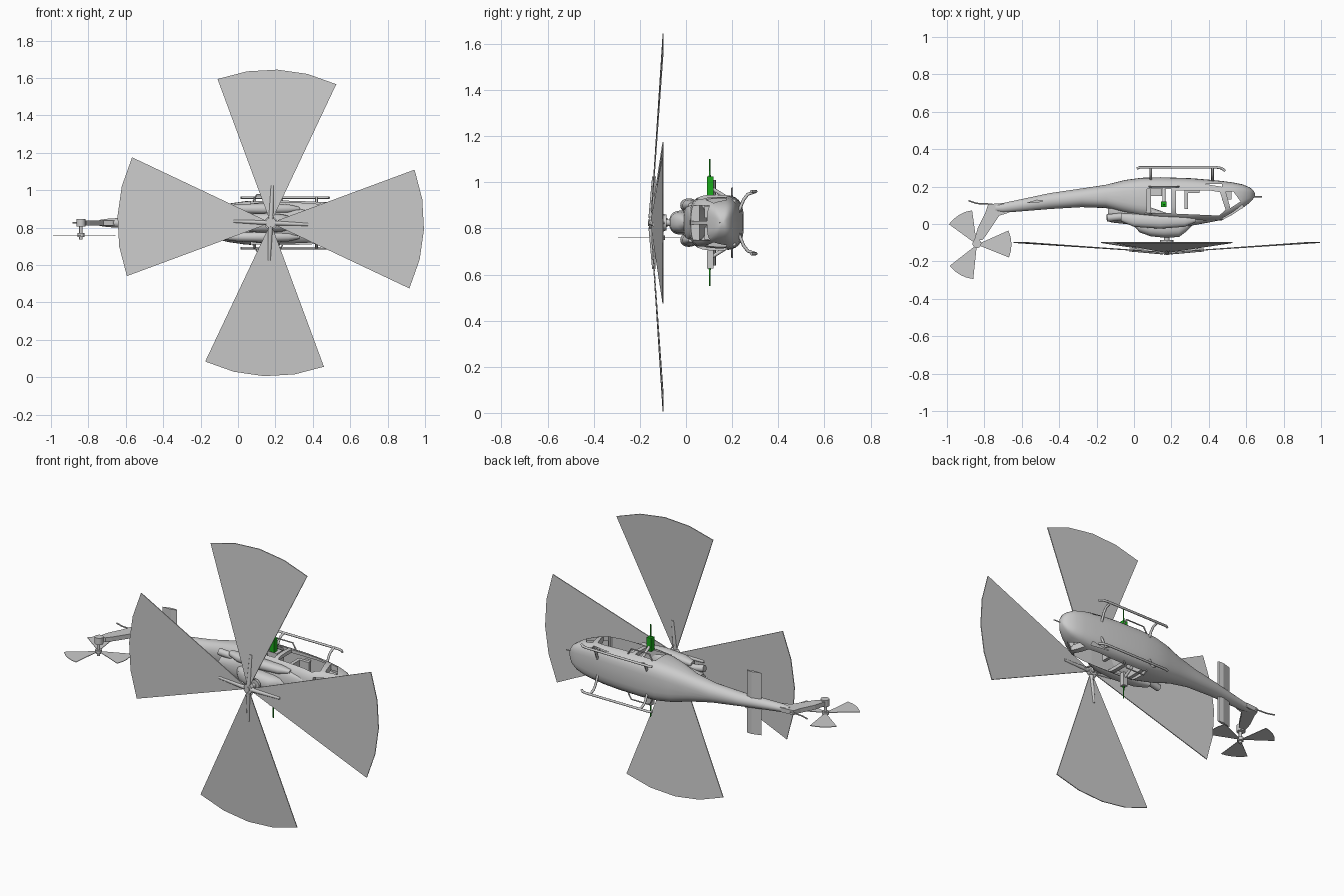
import bpy, bmesh, math
from math import sin, cos, radians, pi
from mathutils import Vector

if "Cube" in bpy.data.objects:
    bpy.data.objects.remove(bpy.data.objects["Cube"], do_unlink=True)

ZC = 0.825  # height of the centre line: the aircraft lies on its side, roof to -y


def material(name, rgb):
    m = bpy.data.materials.new(name)
    m.use_nodes = True
    m.diffuse_color = (*rgb, 1)
    m.node_tree.nodes["Principled BSDF"].inputs["Base Color"].default_value = (*rgb, 1)
    return m


GREY = material("light grey", (0.6, 0.6, 0.6))
GREEN = material("gun green", (0.01, 0.4, 0.01))


def finish(name, bm, mat=GREY, smooth=True):
    bmesh.ops.recalc_face_normals(bm, faces=bm.faces)
    me = bpy.data.meshes.new(name)
    bm.to_mesh(me)
    bm.free()
    me.materials.append(mat)
    ob = bpy.data.objects.new(name, me)
    bpy.context.collection.objects.link(ob)
    if smooth:
        bpy.ops.object.select_all(action='DESELECT')
        ob.select_set(True)
        bpy.context.view_layer.objects.active = ob
        bpy.ops.object.shade_smooth_by_angle(angle=radians(35))
    return ob


def loft(name, stations, power=2.0, zoff=0.0, n=32):
    """Skin rounded sections; each station is x, roof y, belly y, half width."""
    bm = bmesh.new()
    rings = []
    for i, (x, y0, y1, w) in enumerate(stations):
        e = 2 / (power if not callable(power) else power(x))
        ring = []
        for k in range(n):
            a = 2 * pi * k / n
            c, s = cos(a), sin(a)
            ring.append(bm.verts.new((x,
                (y0 + y1) / 2 + (y1 - y0) / 2 * math.copysign(abs(c) ** e, c),
                ZC + zoff + w * math.copysign(abs(s) ** e, s))))
        rings.append(ring)
    for a, b in zip(rings, rings[1:]):
        for k in range(n):
            bm.faces.new((a[k], a[(k + 1) % n], b[(k + 1) % n], b[k]))
    bm.faces.new(rings[0])
    bm.faces.new(rings[-1])
    return finish(name, bm)


def prism(name, outline, z0, z1, mat=GREY):
    """Extrude an x-y outline sideways between two offsets from the centre line."""
    bm = bmesh.new()
    lo = [bm.verts.new((x, y, ZC + z0)) for x, y in outline]
    hi = [bm.verts.new((x, y, ZC + z1)) for x, y in outline]
    bm.faces.new(lo)
    bm.faces.new(hi)
    for i in range(len(lo)):
        j = (i + 1) % len(lo)
        bm.faces.new((lo[i], lo[j], hi[j], hi[i]))
    return finish(name, bm, mat, False)


def box(name, x0, x1, y0, y1, z0, z1, mat=GREY):
    return prism(name, [(x0, y0), (x1, y0), (x1, y1), (x0, y1)], z0, z1, mat)


def rod(name, a, b, r, r2=None, mat=GREY, seg=12):
    """Cylinder or cone between two points, z given from the centre line."""
    a, b = Vector(a), Vector(b)
    d = b - a
    bm = bmesh.new()
    bmesh.ops.create_cone(bm, cap_ends=True, segments=seg, radius1=r,
                          radius2=r if r2 is None else r2, depth=d.length)
    ob = finish(name, bm, mat)
    ob.rotation_euler = d.to_track_quat('Z', 'Y').to_euler()
    ob.location = (a + b) / 2 + Vector((0, 0, ZC))
    return ob


def pipe(name, pts, r):
    cu = bpy.data.curves.new(name, 'CURVE')
    cu.dimensions = '3D'
    cu.bevel_depth = r
    cu.bevel_resolution = 2
    cu.use_fill_caps = True
    sp = cu.splines.new('POLY')
    sp.points.add(len(pts) - 1)
    for p, (x, y, z) in zip(sp.points, pts):
        p.co = (x, y, ZC + z, 1)
    cu.materials.append(GREY)
    ob = bpy.data.objects.new(name, cu)
    bpy.context.collection.objects.link(ob)


def cut(target, cutter):
    mod = target.modifiers.new("opening", 'BOOLEAN')
    mod.operation = 'DIFFERENCE'
    mod.solver = 'EXACT'
    mod.object = cutter
    bpy.ops.object.select_all(action='DESELECT')
    bpy.context.view_layer.objects.active = target
    target.select_set(True)
    bpy.ops.object.modifier_apply(modifier=mod.name)
    bpy.data.objects.remove(cutter, do_unlink=True)


# Fuselage and tail boom
hull = loft("fuselage", [
    (-0.74, 0.065, 0.105, 0.016), (-0.70, 0.06, 0.112, 0.022), (-0.45, 0.08, 0.165, 0.038),
    (-0.28, 0.09, 0.19, 0.055), (-0.15, 0.085, 0.21, 0.078), (-0.05, 0.055, 0.235, 0.103),
    (0.04, 0.035, 0.247, 0.116), (0.14, 0.02, 0.25, 0.121), (0.30, 0.015, 0.245, 0.121),
    (0.40, 0.015, 0.237, 0.118), (0.47, 0.02, 0.23, 0.112), (0.53, 0.052, 0.222, 0.1),
    (0.58, 0.085, 0.212, 0.083), (0.62, 0.115, 0.195, 0.058), (0.64, 0.138, 0.178, 0.03),
    (0.646, 0.15, 0.166, 0.01)], power=lambda x: 2 + 1.3 * min(1, max(0, (x + 0.3) * 3)))

# Cabin hollow, door openings and windshield
cut(hull, box("cabin_cutter", 0.06, 0.47, 0.05, 0.215, -0.1, 0.1))
cut(hull, prism("nose_cutter", [(0.46, 0.06), (0.5, 0.06), (0.575, 0.12), (0.575, 0.18), (0.46, 0.2)],
                -0.07, 0.07))
cut(hull, box("rear_door_cutter", 0.07, 0.2, 0.06, 0.188, -0.3, 0.3))
cut(hull, prism("front_door_cutter", [(0.225, 0.055), (0.455, 0.045), (0.49, 0.075), (0.46, 0.17),
                                      (0.40, 0.18), (0.225, 0.18)], -0.3, 0.3))
cut(hull, prism("side_window_cutter", [(0.515, 0.085), (0.57, 0.12), (0.53, 0.175), (0.49, 0.175)],
                -0.3, 0.3))
for s in (-1, 1):
    cut(hull, prism("windshield_cutter", [(0.475, -0.02), (0.62, 0.04), (0.565, 0.125), (0.47, 0.07)],
                    *sorted((s * 0.008, s * 0.075))))

# Seats, console and cabin bulkhead
box("instrument_console", 0.47, 0.52, 0.13, 0.2, -0.05, 0.05)
box("rear_bulkhead", 0.06, 0.09, 0.05, 0.215, -0.1, 0.1)
box("bench_seat", 0.09, 0.15, 0.15, 0.215, -0.085, 0.085)
for side, s in (("left", -1), ("right", 1)):
    z0, z1 = sorted((s * 0.02, s * 0.08))
    box(side + "_seat_cushion", 0.28, 0.35, 0.165, 0.185, z0, z1)
    box(side + "_seat_back", 0.27, 0.29, 0.08, 0.185, z0, z1)
    box(side + "_seat_base", 0.295, 0.33, 0.18, 0.22, z0 + 0.01, z1 - 0.01)

# Roof fairing, mast housing and engine pods
loft("engine_cowl", [(-0.14, 0.015, 0.12, 0.035), (-0.12, 0.008, 0.13, 0.05), (0.0, -0.005, 0.12, 0.08),
                     (0.2, -0.015, 0.05, 0.088), (0.3, -0.01, 0.05, 0.08), (0.4, 0.008, 0.045, 0.06),
                     (0.45, 0.018, 0.04, 0.03)], 2.4)
loft("mast_housing", [(0.0, -0.01, 0.03, 0.025), (0.03, -0.045, 0.03, 0.04), (0.09, -0.066, 0.03, 0.05),
                      (0.16, -0.073, 0.03, 0.052), (0.24, -0.07, 0.03, 0.045), (0.28, -0.04, 0.03, 0.035),
                      (0.31, -0.01, 0.03, 0.015)], 2.4)
for side, s in (("left", -1), ("right", 1)):
    loft(side + "_engine_pod", [(-0.07, 0.015, 0.055, 0.015), (0.0, -0.015, 0.055, 0.025),
                                (0.14, -0.025, 0.05, 0.03), (0.27, -0.015, 0.045, 0.024),
                                (0.33, 0.01, 0.04, 0.01)], 2.2, s * 0.075)
    rod(side + "_exhaust", (-0.06, 0.04, s * 0.055), (-0.145, 0.032, s * 0.065), 0.02)

# Landing skids
for side, s in (("left", -1), ("right", 1)):
    pipe(side + "_skid", [(0.015, 0.296, s * 0.135), (0.03, 0.303, s * 0.135), (0.44, 0.303, s * 0.135),
                          (0.47, 0.298, s * 0.135), (0.487, 0.283, s * 0.135)], 0.007)
    for where, x in (("rear", 0.09), ("front", 0.42)):
        pipe(side + "_" + where + "_skid_leg", [(x, 0.225, s * 0.04), (x, 0.25, s * 0.1),
             (x, 0.268, s * 0.123), (x, 0.303, s * 0.135)], 0.007)
    # Side step rail and hinge posts
    pipe(side + "_step_rail", [(0.08, 0.2, s * 0.115), (0.1, 0.2, s * 0.15), (0.22, 0.2, s * 0.15),
                               (0.24, 0.2, s * 0.115)], 0.004)
    # Door gun
    rod(side + "_gun_mount", (0.16, 0.19, s * 0.1), (0.16, 0.11, s * 0.15), 0.008)
    box(side + "_gun_body", 0.145, 0.175, 0.09, 0.12, *sorted((s * 0.12, s * 0.2)),
        GREEN if s > 0 else GREY)
    rod(side + "_gun_barrel", (0.16, 0.103, s * 0.17), (0.16, 0.103, s * 0.275), 0.005, 0.003, GREEN)

# Nose probe, tail skid, fin and stabiliser
rod("nose_probe", (0.63, 0.146, 0), (0.685, 0.146, 0), 0.003)
pipe("tail_skid", [(-0.72, 0.1, 0), (-0.78, 0.107, 0), (-0.84, 0.11, 0), (-0.885, 0.125, 0)], 0.004)
prism("tail_fin", [(-0.78, 0.106), (-0.70, 0.112), (-0.65, 0.075), (-0.67, 0.06), (-0.72, 0.045),
                   (-0.79, -0.06), (-0.81, -0.085), (-0.855, -0.09), (-0.835, -0.02), (-0.795, 0.06)],
      -0.013, 0.013)
loft_outline = [(-0.575, 0.113), (-0.52, 0.112), (-0.485, 0.122), (-0.49, 0.128), (-0.52, 0.13)]
prism("stabiliser", loft_outline, -0.185, 0.185)


def fan(name, centre, radius, angle, half, rise, u, v, w, thick):
    """Swept blade sector with a polygonal tip, spanned by axes u and v."""
    bm = bmesh.new()
    c, u, v, w = (Vector(t) for t in (centre, u, v, w))
    layers = []
    for t in (0, thick):
        pts = []
        for r, steps in ((0.05, 1), (1.0, 4)):
            angs = [angle - half + 2 * half * i / steps for i in range(steps + 1)]
            for a in (angs if r == 1 else angs[::-1]):
                a = radians(a)
                pts.append(bm.verts.new(c + (u * cos(a) + v * sin(a)) * r * radius + w * (rise * r + t)))
        bm.faces.new(pts)
        layers.append(pts)
    lo, hi = layers
    for i in range(len(lo)):
        j = (i + 1) % len(lo)
        bm.faces.new((lo[i], lo[j], hi[j], hi[i]))
    return finish(name, bm, GREY, False)


# Main rotor: mast, hub, blade grips, pitch links and four swept blades
X, Y, Z = (1, 0, 0), (0, 1, 0), (0, 0, 1)
HX = 0.175
rod("rotor_mast", (HX, -0.06, 0), (HX, -0.165, 0), 0.014)
rod("swashplate", (HX, -0.085, 0), (HX, -0.1, 0), 0.035)
rod("rotor_hub", (HX, -0.135, 0), (HX, -0.16, 0), 0.028)
for i in range(4):
    deg = -2.5 + 90 * i
    c, s = cos(radians(deg)), sin(radians(deg))
    fan(f"main_blade_{i + 1}", (HX, -0.155, ZC), 0.82, deg, 22.8, 0.053, X, Z, Y, 0.005)
    rod(f"blade_grip_{i + 1}", (HX + 0.02 * c, -0.15, 0.02 * s), (HX + 0.2 * c, -0.139, 0.2 * s), 0.013, 0.008)
    rod(f"pitch_link_{i + 1}", (HX + 0.03 * c, -0.09, 0.03 * s), (HX + 0.06 * c, -0.148, 0.06 * s), 0.004)

# Tail rotor: gearbox, shaft, hub and three swept blades
TX, TY = -0.84, -0.11
rod("tail_gearbox", (TX, TY + 0.005, -0.02), (TX, TY + 0.005, 0.02), 0.024)
rod("tail_shaft", (TX, TY, 0.0), (TX, TY, -0.09), 0.009)
rod("tail_hub", (TX, TY, -0.055), (TX, TY, -0.075), 0.018)
for i in range(3):
    fan(f"tail_blade_{i + 1}", (TX, TY, ZC - 0.067), 0.185, 120 * i + 1, 23, 0, X, Y, Z, 0.003)
